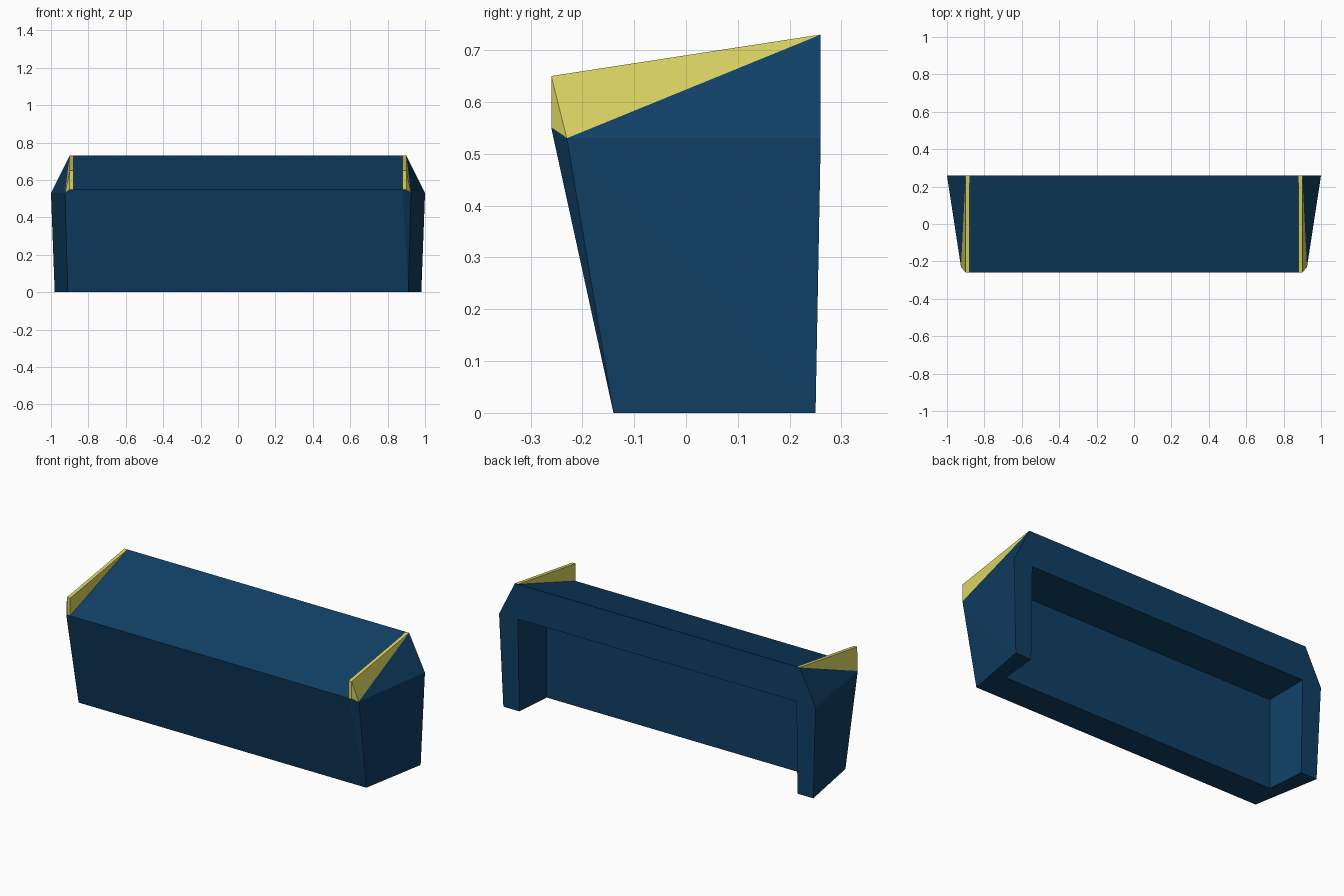
import bpy, bmesh

if "Cube" in bpy.data.objects:
    bpy.data.objects.remove(bpy.data.objects["Cube"])


def material(name, rgb):
    m = bpy.data.materials.new(name)
    m.diffuse_color = (*rgb, 1.0)
    m.use_nodes = True
    m.node_tree.nodes["Principled BSDF"].inputs["Base Color"].default_value = m.diffuse_color
    return m


navy = material("navy blue", (0.005, 0.05, 0.13))
yellow = material("pale yellow", (0.70, 0.66, 0.12))


def hull(name, points, mat):
    """Flat-faced convex solid around the given points."""
    bm = bmesh.new()
    for p in points:
        bm.verts.new(p)
    bmesh.ops.convex_hull(bm, input=bm.verts[:])
    bmesh.ops.dissolve_limit(bm, angle_limit=0.01, verts=bm.verts[:], edges=bm.edges[:])
    bmesh.ops.recalc_face_normals(bm, faces=bm.faces[:])
    mesh = bpy.data.meshes.new(name)
    bm.to_mesh(mesh)
    bm.free()
    mesh.materials.append(mat)
    obj = bpy.data.objects.new(name, mesh)
    bpy.context.collection.objects.link(obj)
    return obj


def both_sides(points):
    return [(s * x, y, z) for x, y, z in points for s in (1, -1)]


# Console body: tapered base, sloping desk top with a front lip
body = hull("console_body", both_sides([
    (0.91, -0.14, 0), (0.98, 0.25, 0),
    (0.925, -0.23, 0.53), (1.0, 0.26, 0.53),
    (0.88, -0.26, 0.55), (0.90, 0.26, 0.73),
]), navy)

# Knee space, open at the back and the bottom
cutter = hull("knee_space_cutter", both_sides([
    (0.86, 0.03, -0.1), (0.898, 0.45, -0.1),
    (0.86, 0.03, 0.51), (0.898, 0.45, 0.548),
]), navy)
cutter.hide_render = True
cut = body.modifiers.new("knee_space", 'BOOLEAN')
cut.operation = 'DIFFERENCE'
cut.solver = 'EXACT'
cut.object = cutter
bpy.context.view_layer.objects.active = body
bpy.ops.object.modifier_apply(modifier=cut.name)
bpy.data.objects.remove(cutter)

# Yellow wedge-shaped cheeks at both ends of the desk top
for side, s in (("right", 1), ("left", -1)):
    hull(side + "_end_cheek", [(s * x, y, z) for x, y, z in [
        (0.90, -0.26, 0.65), (0.88, -0.26, 0.65),
        (0.90, -0.26, 0.55), (0.88, -0.26, 0.55),
        (0.925, -0.23, 0.53),
        (0.90, 0.26, 0.73), (0.88, 0.26, 0.73),
    ]], yellow)
